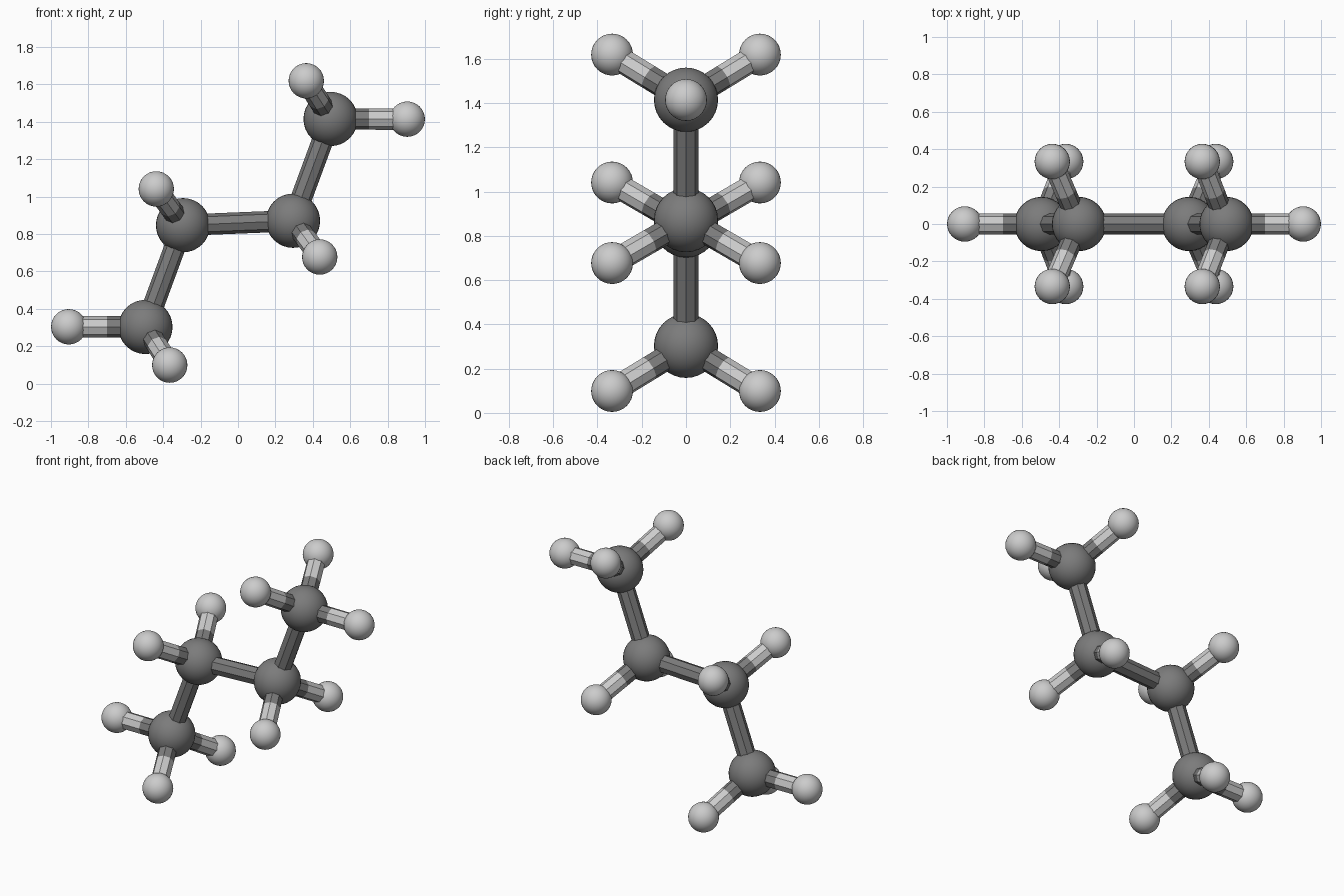
import bpy
from mathutils import Vector

if "Cube" in bpy.data.objects:
    bpy.data.objects.remove(bpy.data.objects["Cube"])

MID_Z = 0.859      # the molecule is point-symmetric about this height
CARBON_R, HYDROGEN_R, BOND_R = 0.145, 0.0945, 0.057


def material(name, grey):
    m = bpy.data.materials.new(name)
    m.diffuse_color = (grey, grey, grey, 1)
    m.use_nodes = True
    m.node_tree.nodes["Principled BSDF"].inputs["Base Color"].default_value = m.diffuse_color
    return m


dark = material("dark_grey", 0.2)
light = material("light_grey", 0.55)


def ball(name, pos, radius, mat):
    bpy.ops.mesh.primitive_uv_sphere_add(segments=32, ring_count=16, radius=radius, location=pos)
    ob = bpy.context.object
    ob.name = name
    ob.data.materials.append(mat)
    bpy.ops.object.shade_smooth()


def rod(name, a, b, mat):
    d = b - a
    bpy.ops.mesh.primitive_cylinder_add(vertices=8, radius=BOND_R, depth=d.length, location=(a + b) / 2)
    ob = bpy.context.object
    ob.name = name
    ob.rotation_euler = d.to_track_quat('Z', 'Y').to_euler()
    ob.data.materials.append(mat)


def bond(name, a, b, mat_a, mat_b):
    # each bond is two half rods, one per atom
    m = (a + b) / 2
    rod(name + "_near", a, m, mat_a)
    rod(name + "_far", m, b, mat_b)


# upper half of the chain, relative to the centre
inner = Vector((0.294, 0, 0.012))
outer = Vector((0.495, 0, 0.556))
hydrogens = [
    (outer, Vector((0.905, 0, 0.555))),
    (outer, Vector((0.365, 0.334, 0.760))),
    (outer, Vector((0.365, -0.334, 0.760))),
    (inner, Vector((0.437, 0.334, -0.182))),
    (inner, Vector((0.437, -0.334, -0.182))),
]
centre = Vector((0, 0, MID_Z))

# build both halves by point reflection
for half, s in (("upper", 1), ("lower", -1)):
    ball(half + "_inner_carbon", centre + s * inner, CARBON_R, dark)
    ball(half + "_outer_carbon", centre + s * outer, CARBON_R, dark)
    bond(half + "_carbon_bond", centre + s * inner, centre + s * outer, dark, dark)
    for i, (c, h) in enumerate(hydrogens, 1):
        ball(f"{half}_hydrogen_{i}", centre + s * h, HYDROGEN_R, light)
        bond(f"{half}_hydrogen_bond_{i}", centre + s * c, centre + s * h, dark, light)

# middle bond joining the halves
bond("middle_bond", centre - inner, centre + inner, dark, dark)
